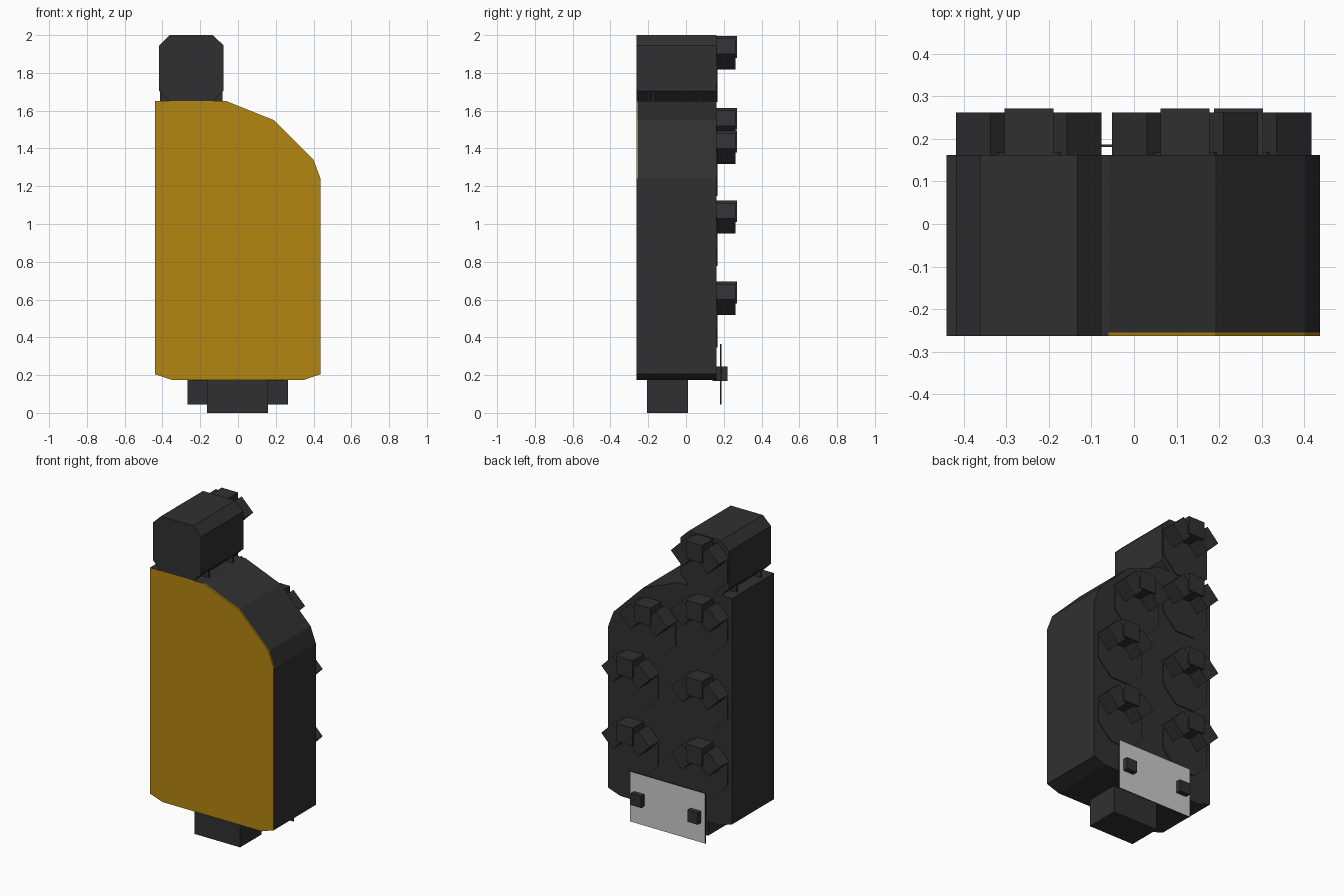
import bpy
import bmesh
from math import radians, sin, cos, pi
from mathutils import Matrix

cube = bpy.data.objects.get("Cube")
if cube:
    bpy.data.objects.remove(cube, do_unlink=True)


def material(name, colour):
    m = bpy.data.materials.new(name)
    m.use_nodes = True
    m.diffuse_color = (*colour, 1)
    bsdf = m.node_tree.nodes["Principled BSDF"]
    bsdf.inputs["Base Color"].default_value = (*colour, 1)
    bsdf.inputs["Roughness"].default_value = 0.8
    return m


DARK = material("dark grey", (0.03, 0.03, 0.03))
YELLOW = material("amber yellow", (0.45, 0.24, 0.005))
LIGHT = material("light grey", (0.60, 0.60, 0.60))


def finish(name, bm, mats):
    bmesh.ops.recalc_face_normals(bm, faces=bm.faces)
    mesh = bpy.data.meshes.new(name)
    bm.to_mesh(mesh)
    bm.free()
    for m in mats:
        mesh.materials.append(m)
    obj = bpy.data.objects.new(name, mesh)
    bpy.context.scene.collection.objects.link(obj)
    return obj


def prism(name, outline, y0, y1, mats=(DARK,), rule=None):
    """Extrude an (x, z) outline from y0 to y1; rule picks second-colour faces by normal."""
    bm = bmesh.new()
    face = bm.faces.new([bm.verts.new((x, y0, z)) for x, z in outline])
    ext = bmesh.ops.extrude_face_region(bm, geom=[face])
    moved = [g for g in ext["geom"] if isinstance(g, bmesh.types.BMVert)]
    bmesh.ops.translate(bm, verts=moved, vec=(0, y1 - y0, 0))
    bmesh.ops.recalc_face_normals(bm, faces=bm.faces)
    if rule:
        for f in bm.faces:
            f.material_index = int(rule(f.normal))
    return finish(name, bm, mats)


def box(name, x0, x1, y0, y1, z0, z1, **kw):
    return prism(name, [(x0, z0), (x1, z0), (x1, z1), (x0, z1)], y0, y1, **kw)


# Housing with a stepped-down shoulder, and its yellow front plate
FRONT, PLATE, BACK = -0.263, -0.255, 0.162
outline = [(-0.44, 1.65), (-0.06, 1.65), (0.19, 1.55), (0.4, 1.34), (0.437, 1.24),
           (0.437, 0.205), (0.35, 0.175), (-0.35, 0.175), (-0.44, 0.205)]
prism("housing", outline, PLATE, BACK)
prism("front_plate", outline, FRONT, PLATE, mats=(DARK, YELLOW),
      rule=lambda n: n.y < -0.5 or (n.x > 0.1 and n.z > 0.1))

# Upper housing with chamfered edges
HX, HW = -0.247, 0.171
half = [(HW - 0.055, 1.65), (HW, 1.705), (HW, 1.945), (HW - 0.057, 2.0)]
prism("upper_housing", [(HX + x, z) for x, z in half]
      + [(HX - x, z) for x, z in reversed(half)], FRONT, BACK)

# Thin ribs joining the two housings
for i, y in enumerate((-0.18, 0.065)):
    box(f"joining_rib_{i + 1}", HX - 0.165, HX + 0.165, y, y + 0.012, 1.64, 1.72)


def lamp(name, x, z):
    """Eight-sided lens with a visor of three blocks set around its top."""
    r = 0.163 / cos(pi / 8)
    ring = [(x + r * cos(pi / 8 + k * pi / 4), z + r * sin(pi / 8 + k * pi / 4))
            for k in range(8)]
    prism(name + "_lens", ring, BACK - 0.01, 0.168)
    bm = bmesh.new()
    for angle, depth in ((-45, 0.257), (0, 0.266), (45, 0.257)):
        m = (Matrix.Translation((x, (BACK + depth) / 2, z))
             @ Matrix.Rotation(radians(angle), 4, 'Y')
             @ Matrix.Translation((0, 0, 0.127))
             @ Matrix.Diagonal((0.115, depth - BACK + 0.01, 0.115, 1)))
        bmesh.ops.create_cube(bm, size=1, matrix=m)
    finish(name + "_visor", bm, (DARK,))


lamps = [(HX, 1.81), (HX, 1.43), (HX, 0.94), (HX, 0.51),
         (0.12, 1.31), (0.245, 0.94), (0.245, 0.51)]
for i, (x, z) in enumerate(lamps):
    lamp(f"lamp_{i + 1}", x, z)

# Mounting foot, and the sign plate held by two blocks at the back
box("mounting_foot", -0.163, 0.16, -0.207, 0.01, 0, 0.18)
box("sign_plate", -0.267, 0.265, 0.181, 0.187, 0.045, 0.365,
    mats=(DARK, LIGHT), rule=lambda n: n.y > 0.5)
for side, x in (("right", -0.2), ("left", 0.2)):
    box(side + "_sign_block", x - 0.037, x + 0.037, 0.14, 0.22, 0.17, 0.245)
